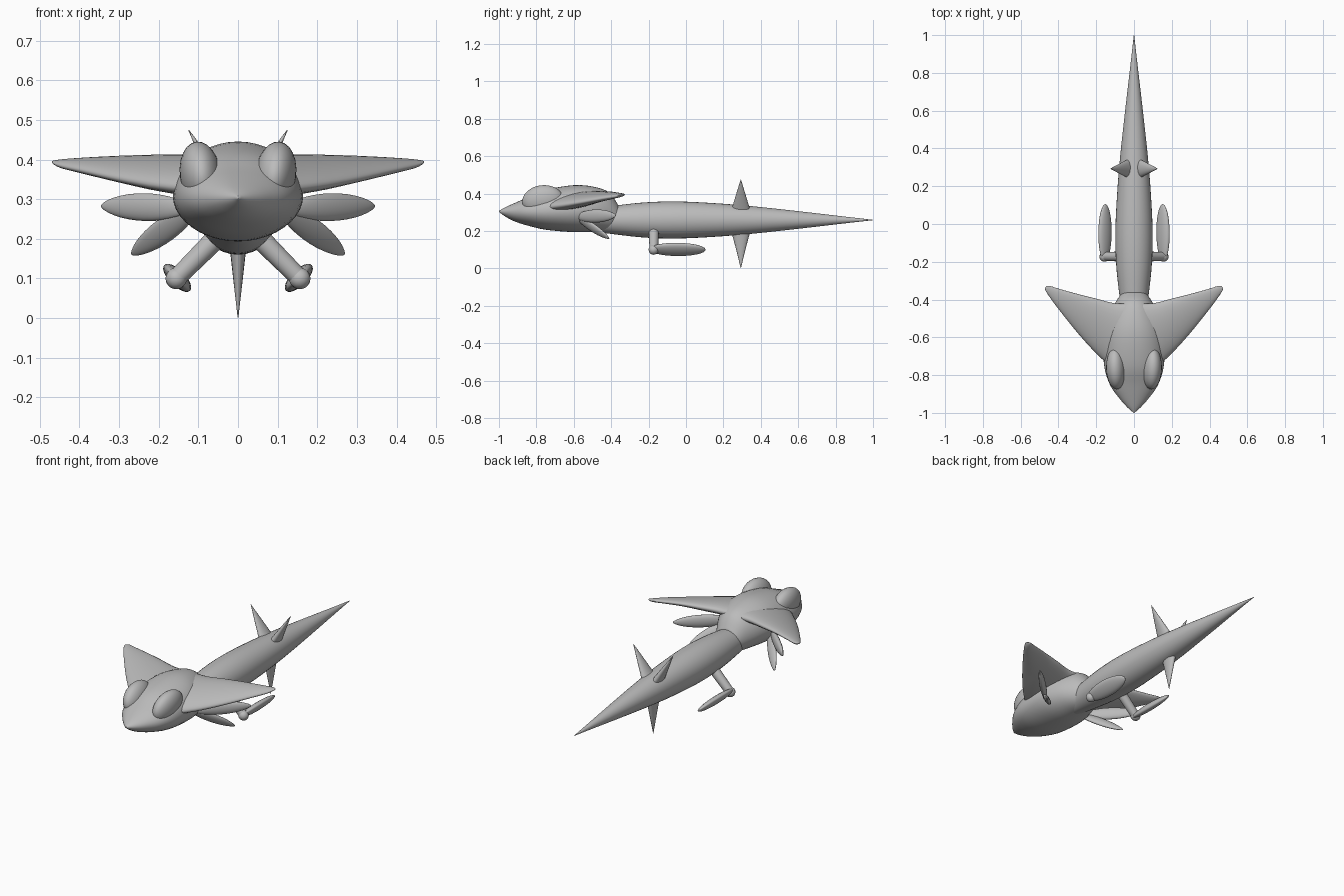
import bpy, bmesh, math
from mathutils import Vector, Matrix

if "Cube" in bpy.data.objects:
    bpy.data.objects.remove(bpy.data.objects["Cube"], do_unlink=True)

grey = bpy.data.materials.new("plain grey")
grey.use_nodes = True
grey.diffuse_color = (0.5, 0.5, 0.5, 1)
grey.node_tree.nodes["Principled BSDF"].inputs["Base Color"].default_value = (0.5, 0.5, 0.5, 1)


def finish(name, bm, mirror=False, angle=40):
    bmesh.ops.recalc_face_normals(bm, faces=bm.faces)
    mesh = bpy.data.meshes.new(name)
    bm.to_mesh(mesh)
    bm.free()
    mesh.materials.append(grey)
    ob = bpy.data.objects.new(name, mesh)
    bpy.context.collection.objects.link(ob)
    bpy.ops.object.select_all(action="DESELECT")
    ob.select_set(True)
    bpy.context.view_layer.objects.active = ob
    bpy.ops.object.shade_smooth_by_angle(angle=math.radians(angle))
    if mirror:
        ob.modifiers.new("Mirror", "MIRROR").use_mirror_merge = False
    return ob


def refine(rows, steps=4):
    """Smooth curve through the given stations."""
    out = []
    for i in range(len(rows) - 1):
        a, b, c, d = (rows[min(max(i + k, 0), len(rows) - 1)] for k in (-1, 0, 1, 2))
        for s in range(steps):
            t = s / steps
            out.append([q + t / 2 * ((r - p) + t * ((2 * p - 5 * q + 4 * r - e)
                        + t * (3 * (q - r) + e - p))) for p, q, r, e in zip(a, b, c, d)])
    return out + [list(rows[-1])]


def loft(name, rings, mirror=False, angle=40):
    bm = bmesh.new()
    loops = [[bm.verts.new(p) for p in ring] for ring in rings]
    n = len(loops[0])
    for a, b in zip(loops, loops[1:]):
        for i in range(n):
            bm.faces.new((a[i], a[(i + 1) % n], b[(i + 1) % n], b[i]))
    bm.faces.new(loops[0])
    bm.faces.new(loops[-1])
    return finish(name, bm, mirror, angle)


def circle(n):
    return [(math.cos(2 * math.pi * i / n), math.sin(2 * math.pi * i / n)) for i in range(n)]


def leaf(name, start, end, wide, half_width, half_thick, taper=0.3, mirror=True):
    """Pointed ellipsoid from start to end, broad along the wide direction."""
    start, end = Vector(start), Vector(end)
    axis = (end - start) / 2
    side = Vector(wide)
    side = (side - side.project(axis)).normalized()
    flat = axis.normalized().cross(side)
    bm = bmesh.new()
    bmesh.ops.create_uvsphere(bm, u_segments=24, v_segments=16, radius=1)
    for v in bm.verts:
        k = max(0, 1 - v.co.z ** 2) ** (taper / 2)
        v.co = ((start + end) / 2 + axis * v.co.z
                + side * v.co.x * k * half_width + flat * v.co.y * k * half_thick)
    return finish(name, bm, mirror, 60)


# Long tapering body: y, radius
body = refine([(-0.55, 0.055), (-0.38, 0.077), (-0.22, 0.094), (-0.05, 0.099),
               (0.15, 0.09), (0.35, 0.074), (0.6, 0.047), (0.85, 0.018), (1.0, 0.001)])
loft("body", [[(r * c, y, 0.259 + r * s) for c, s in circle(32)] for y, r in body])

# Head with a lip edge: y, half width, lip height, top, bottom
head = refine([(-1.0, 0.002, 0.305, 0.308, 0.302), (-0.97, 0.036, 0.303, 0.325, 0.28),
               (-0.92, 0.08, 0.303, 0.348, 0.253), (-0.85, 0.128, 0.304, 0.378, 0.23),
               (-0.75, 0.158, 0.306, 0.42, 0.207), (-0.6, 0.163, 0.31, 0.445, 0.194),
               (-0.49, 0.135, 0.308, 0.436, 0.196), (-0.41, 0.095, 0.295, 0.405, 0.2),
               (-0.36, 0.06, 0.275, 0.335, 0.215)])
loft("head", [[(w * c, y, m + s * ((t - m) if s > 0 else (m - b))) for c, s in circle(40)]
              for y, w, m, t, b in head], angle=50)

# Swept side frills: x, front edge y and z, rear edge y and z, half thickness
frill = refine([(0, -0.84, 0.345, -0.42, 0.395, 0.046), (0.1, -0.775, 0.328, -0.42, 0.394, 0.042),
                (0.2, -0.685, 0.335, -0.395, 0.398, 0.034), (0.3, -0.575, 0.352, -0.37, 0.4, 0.024),
                (0.4, -0.45, 0.374, -0.342, 0.397, 0.015), (0.45, -0.382, 0.385, -0.327, 0.395, 0.009),
                (0.47, -0.35, 0.393, -0.335, 0.395, 0.002)])
loft("head_frills", [[(x, (y0 + y1) / 2 + c * (y1 - y0) / 2,
                       (z0 + z1) / 2 + c * (z1 - z0) / 2 + s * h) for c, s in circle(28)]
                     for x, y0, z0, y1, z1, h in frill], True, 70)

# Bulging eyes
leaf("eyes", (0.09, -0.875, 0.35), (0.1, -0.655, 0.375), (0.12, 0, 1), 0.083, 0.052, 0)

# Leaf-shaped gills under the frills
leaf("upper_gills", (0.12, -0.59, 0.277), (0.346, -0.375, 0.283), (0, 0, 1), 0.035, 0.017)
leaf("lower_gills", (0.1, -0.6, 0.285), (0.269, -0.41, 0.16), (0.7, 0, 0.7), 0.031, 0.014)

# Bent legs with flat paddle feet
bm = bmesh.new()
turn = Vector((1, 0, -1)).to_track_quat("Z", "Y").to_matrix().to_4x4()
bmesh.ops.create_cone(bm, segments=16, radius1=0.027, radius2=0.023, depth=0.16, cap_ends=True,
                      matrix=Matrix.Translation((0.108, -0.172, 0.148)) @ turn)
bmesh.ops.create_uvsphere(bm, u_segments=16, v_segments=10, radius=0.027,
                          matrix=Matrix.Translation((0.156, -0.173, 0.1)))
finish("legs", bm, True)
leaf("feet", (0.155, -0.198, 0.103), (0.152, 0.105, 0.1), (1, 0, 1), 0.046, 0.02, 0)

# Three flat spikes around the tail
for name, angle, length in (("lower_spike", -90, 0.257), ("left_spike", 60, 0.249),
                            ("right_spike", 120, 0.249)):
    a = math.radians(angle)
    out = Vector((math.cos(a), 0, math.sin(a)))
    across = Vector((-out.z, 0, out.x))
    centre = Vector((0, 0.293, 0.259))
    stations = [(0.04, 0.056, 0.026), (0.09, 0.043, 0.02), (0.17, 0.022, 0.011), (length, 0.001, 0.001)]
    loft(name, [[centre + out * d + Vector((0, c * w, 0)) + across * s * h for c, s in circle(16)]
                for d, w, h in refine(stations)], angle=60)
